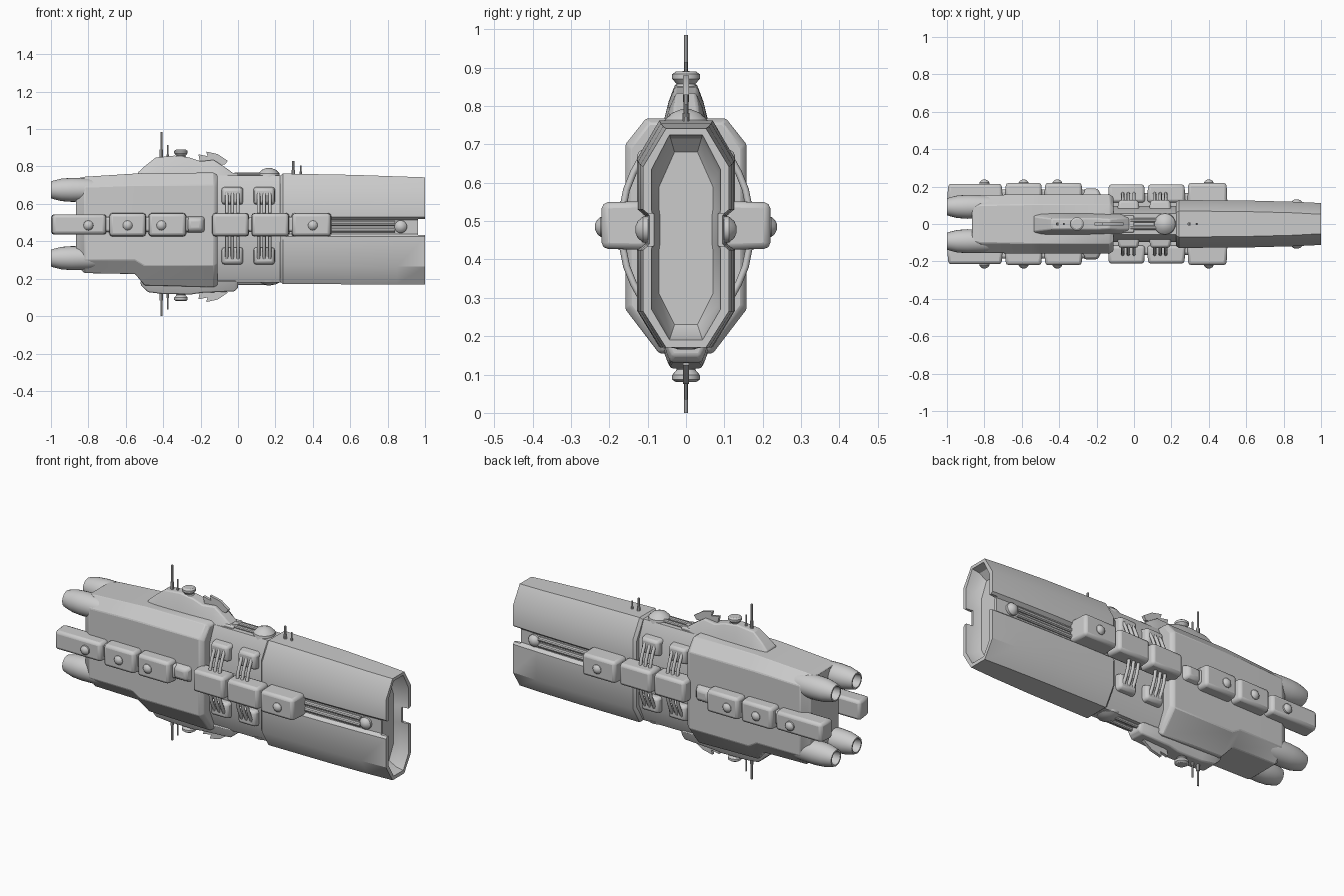
import bpy, bmesh, math
from mathutils import Vector

if "Cube" in bpy.data.objects:
    bpy.data.objects.remove(bpy.data.objects["Cube"])


def finish(name, bm):
    bmesh.ops.recalc_face_normals(bm, faces=bm.faces)
    me = bpy.data.meshes.new(name)
    bm.to_mesh(me)
    bm.free()
    ob = bpy.data.objects.new(name, me)
    bpy.context.collection.objects.link(ob)
    return ob


def bevel(ob, w, seg=2):
    m = ob.modifiers.new("bevel", 'BEVEL')
    m.width, m.segments, m.limit_method = w, seg, 'ANGLE'
    return ob


def loft(name, sections):
    """Sections are (x, half outline [(y, z)] from top to bottom), mirrored in y."""
    bm = bmesh.new()
    rings = []
    for x, half in sections:
        pts = half + [(-y, z) for y, z in reversed(half)]
        rings.append([bm.verts.new((x, y, z)) for y, z in pts])
    n = len(rings[0])
    for a, b in zip(rings, rings[1:]):
        for i in range(n):
            bm.faces.new((a[i], a[(i + 1) % n], b[(i + 1) % n], b[i]))
    bm.faces.new(rings[0])
    bm.faces.new(rings[-1])
    return finish(name, bm)


def block(name, x, y, z, taper=1.0, w=0.014):
    """Rounded box given by ranges; taper shrinks the outer (larger |y|) face."""
    bm = bmesh.new()
    bmesh.ops.create_cube(bm, size=1)
    cx, cz = sum(x) / 2, sum(z) / 2
    outer = max(y, key=abs)
    for v in bm.verts:
        yy = y[0] if v.co.y < 0 else y[1]
        t = taper if yy == outer else 1
        v.co = (cx + v.co.x * (x[1] - x[0]) * t, yy, cz + v.co.z * (z[1] - z[0]) * t)
    ob = finish(name, bm)
    return bevel(ob, w) if w else ob


def lathe(name, origin, axis, profile, n=20):
    """Revolve (distance, radius) pairs around an axis through origin."""
    bm = bmesh.new()
    q = Vector(axis).to_track_quat('Z', 'Y')
    rings = [[bm.verts.new(Vector(origin) + q @ Vector((r * math.cos(k * math.tau / n),
              r * math.sin(k * math.tau / n), d))) for k in range(n)] for d, r in profile]
    for a, b in zip(rings, rings[1:]):
        for i in range(n):
            bm.faces.new((a[i], a[(i + 1) % n], b[(i + 1) % n], b[i]))
    bm.faces.new(rings[0])
    bm.faces.new(rings[-1])
    return finish(name, bm)


def rod(name, a, b, r, n=10):
    d = Vector(b) - Vector(a)
    return lathe(name, a, d, [(0, r), (d.length, r)], n)


def tube(name, pts, r):
    cu = bpy.data.curves.new(name, 'CURVE')
    cu.dimensions, cu.bevel_depth, cu.bevel_resolution = '3D', r, 2
    sp = cu.splines.new('POLY')
    sp.points.add(len(pts) - 1)
    for p, c in zip(sp.points, pts):
        p.co = (*c, 1)
    ob = bpy.data.objects.new(name, cu)
    bpy.context.collection.objects.link(ob)


# Rear hull with the deeper armoured belly
def rear(w, top, belly, tw, bw, shoulder, hip):
    return [(tw, top), (w, shoulder), (w, hip), (bw, belly)]


bevel(loft("rear_hull", [
    (-0.865, rear(0.125, 0.735, 0.27, 0.09, 0.09, 0.68, 0.34)),
    (-0.82, rear(0.155, 0.745, 0.23, 0.10, 0.10, 0.69, 0.30)),
    (-0.55, rear(0.158, 0.762, 0.225, 0.105, 0.10, 0.70, 0.30)),
    (-0.50, rear(0.158, 0.765, 0.165, 0.105, 0.075, 0.70, 0.27)),
    (-0.13, rear(0.158, 0.767, 0.155, 0.105, 0.07, 0.70, 0.27)),
    (-0.11, rear(0.145, 0.755, 0.165, 0.095, 0.06, 0.69, 0.28))]), 0.004, 1)

# Narrow midship core
loft("midship_core", [(x, [(0.055, 0.752), (0.095, 0.66), (0.095, 0.28), (0.05, 0.18)])
                      for x in (-0.14, 0.25)])


# Bow hull: grooved shell, rim and hollow mouth
def bow(w, top, bot, tw):
    return [(tw, top), (w, top - 0.10), (w, 0.53), (w - 0.018, 0.515),
            (w - 0.018, 0.44), (w, 0.425), (w, bot + 0.095), (tw, bot)]


def mouth(w, top, bot, tw):
    return [(tw, top), (w, top - 0.09), (w, 0.53), (w - 0.002, 0.515),
            (w - 0.002, 0.44), (w, 0.425), (w, bot + 0.08), (tw, bot)]


bow_hull = loft("bow_hull", [
    (0.225, bow(0.118, 0.75, 0.185, 0.06)), (0.24, bow(0.128, 0.762, 0.172, 0.07)),
    (0.62, bow(0.125, 0.755, 0.17, 0.066)), (0.85, bow(0.119, 0.747, 0.17, 0.06)),
    (1.0, bow(0.112, 0.742, 0.17, 0.052)),
    (1.0, mouth(0.09, 0.725, 0.19, 0.043)), (0.955, mouth(0.084, 0.715, 0.20, 0.04)),
    (0.92, mouth(0.07, 0.68, 0.23, 0.03))])
cutter = block("notch_cutter", (0.962, 1.05), (-0.2, 0.2), (0.435, 0.52), w=0)
m = bow_hull.modifiers.new("notch", 'BOOLEAN')
m.object, m.operation, m.solver = cutter, 'DIFFERENCE', 'EXACT'
bpy.context.view_layer.objects.active = bow_hull
bpy.ops.object.modifier_apply(modifier="notch")
bpy.data.objects.remove(cutter)

for s in (1, -1):
    # Four engine bells with hollow nozzles
    for z in (0.675, 0.31):
        lathe("engine", (-0.72, s * 0.092, z), (-1, 0, 0),
              [(0, 0.05), (0.08, 0.062), (0.17, 0.064), (0.225, 0.06), (0.265, 0.05),
               (0.28, 0.045), (0.28, 0.037), (0.22, 0.032)], 24)
    # Rear side pods, midship pods and their small blisters
    for x0, x1, z0, z1, y0, y1 in [
            (-1.0, -0.70, 0.435, 0.545, 0.12, 0.215), (-0.69, -0.49, 0.425, 0.552, 0.13, 0.22),
            (-0.48, -0.275, 0.425, 0.552, 0.13, 0.22), (-0.14, 0.06, 0.425, 0.552, 0.115, 0.212),
            (0.07, 0.275, 0.425, 0.552, 0.115, 0.212), (0.285, 0.50, 0.425, 0.552, 0.10, 0.22)]:
        block("side_pod", (x0, x1), sorted((s * y0, s * y1), key=float), (z0, z1), 0.95, 0.016)
    for x in (-0.80, -0.59, -0.41, 0.40):
        lathe("pod_blister", (x, s * 0.21, 0.485), (0, s, 0),
              [(0, 0.027), (0.013, 0.026), (0.022, 0.018), (0.027, 0.008)], 12)
    block("pod_spine", (-0.72, -0.26), sorted((s * 0.12, s * 0.185)), (0.45, 0.53))
    block("midship_spine", (-0.12, 0.40), sorted((s * 0.08, s * 0.165)), (0.45, 0.53))
    block("pod_fairing", (-0.29, -0.17), sorted((s * 0.14, s * 0.19)), (0.44, 0.54), 0.6)
    # Rails in the bow groove, ending in a small dome
    for z in (0.46, 0.495):
        rod("bow_rail", (0.45, s * 0.11, z), (0.84, s * 0.105, z), 0.013)
    lathe("bow_dome", (0.87, s * 0.09, 0.478), (0, s, 0),
          [(0, 0.034), (0.022, 0.034), (0.036, 0.022), (0.042, 0.008)], 16)
    # Upper and lower brace pods with curved struts
    for x in (-0.03, 0.14):
        for v in (1, -1):
            zc = 0.482
            block("brace_pod", (x - 0.062, x + 0.062), sorted((s * 0.06, s * 0.128)),
                  sorted((zc + v * 0.11, zc + v * 0.21)), 0.84, 0.014)
            for dx in (-0.03, 0.0, 0.03):
                tube("brace_strut", [(x + dx, s * y, zc + v * h) for y, h in
                     ((0.112, 0.19), (0.137, 0.145), (0.155, 0.10), (0.165, 0.05))], 0.009)
    # Long barrels on the midship deck and keel
    for z in (0.757, 0.176):
        rod("deck_barrel", (-0.02, s * 0.02, z), (0.14, s * 0.02, z), 0.011)


# Command tower and keel tower
def tower(name, rows, base, v):
    out = []
    for x, top, wb, wt in rows:
        pts = [(wt, top), (wt * 0.5 + wb * 0.5, (top * 0.6 + base * 0.4)), (wb, base)]
        out.append((x, pts if v > 0 else pts[::-1]))
    bevel(loft(name, out), 0.006)


tower("command_tower", [(-0.535, 0.768, 0.05, 0.04), (-0.50, 0.80, 0.06, 0.035),
      (-0.44, 0.848, 0.062, 0.028), (-0.34, 0.858, 0.062, 0.028), (-0.26, 0.848, 0.062, 0.03),
      (-0.20, 0.828, 0.06, 0.03), (-0.13, 0.835, 0.058, 0.025), (-0.075, 0.80, 0.055, 0.03),
      (-0.02, 0.76, 0.04, 0.03)], 0.745, 1)
tower("keel_tower", [(-0.52, 0.165, 0.055, 0.04), (-0.48, 0.128, 0.065, 0.045),
      (-0.40, 0.118, 0.065, 0.04), (-0.25, 0.116, 0.065, 0.04), (-0.19, 0.125, 0.065, 0.045),
      (-0.02, 0.132, 0.06, 0.04), (0.0, 0.15, 0.05, 0.035)], 0.19, -1)

# Sensor turrets on both towers
for z, v in ((0.845, 1), (0.125, -1)):
    lathe("sensor_turret", (-0.305, 0, z), (0, 0, v),
          [(0, 0.03), (0.012, 0.024), (0.026, 0.036), (0.038, 0.036), (0.045, 0.026)])

# Swept fins at the front of each tower
for z, v in ((0.81, 1), (0.145, -1)):
    for x, h, k in ((-0.17, 0.055, 0.012), (-0.12, 0.07, 0.02)):
        bm = bmesh.new()
        prof = [(x - 0.03, z), (x + 0.05, z), (x + 0.065, z + v * 0.02), (x + 0.012, z + v * h * 0.8),
                (x - 0.03 - k, z + v * h)]
        f = bm.faces.new([bm.verts.new((a, -0.008, b)) for a, b in prof])
        r = bmesh.ops.extrude_face_region(bm, geom=[f])
        for e in r["geom"]:
            if isinstance(e, bmesh.types.BMVert):
                e.co.y += 0.016
        finish("tower_fin", bm)

# Antenna masts
for x, z0, z1, r in [(-0.41, 0.83, 0.985, 0.0055), (-0.375, 0.83, 0.915, 0.004),
                     (-0.41, 0.14, 0.0, 0.0055), (-0.375, 0.14, 0.035, 0.004),
                     (0.295, 0.75, 0.83, 0.006), (0.335, 0.75, 0.805, 0.004)]:
    rod("antenna", (x, 0, z0), (x, 0, z1), r, 8)
    rod("antenna_foot", (x, 0, z0), (x, 0, z0 + (z1 - z0) * 0.4), r * 1.6, 8)

# Deck dome and keel bump amidships
for z, h, v in ((0.74, 0.052, 1), (0.19, 0.025, -1)):
    lathe("deck_dome", (0.165, 0, z), (0, 0, v),
          [(0, 0.06), (h * 0.45, 0.056), (h * 0.8, 0.038), (h, 0.012)])
block("deck_step", (-0.12, 0.0), (-0.045, 0.045), (0.73, 0.765), w=0.006)

# Smooth shading with sharp edges kept
bpy.ops.object.select_all(action='DESELECT')
for ob in bpy.context.scene.objects:
    if ob.type == 'MESH':
        ob.select_set(True)
        bpy.context.view_layer.objects.active = ob
bpy.ops.object.shade_smooth_by_angle(angle=math.radians(32))
